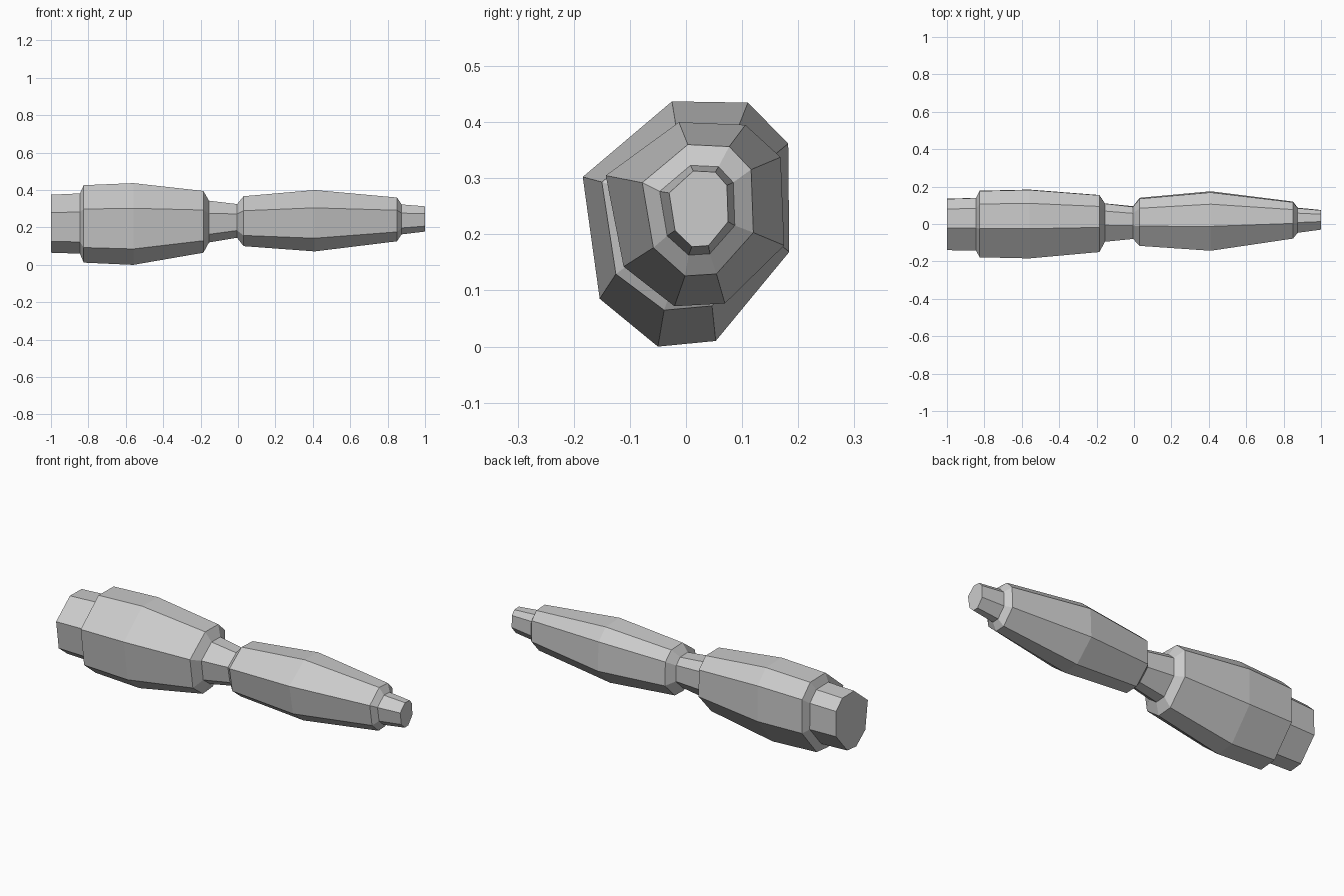
import bpy, bmesh

if "Cube" in bpy.data.objects:
    bpy.data.objects.remove(bpy.data.objects["Cube"])

# Eight-sided cross-sections, normalised to 0..1 in (y, z)
THICK = [(.432, 1), (.80, .995), (.995, .828), (1, .386),
         (.644, .023), (.364, 0), (.082, .195), (0, .692)]
SLIM = [(.41, 1), (.783, .985), (.98, .81), (1, .33),
        (.668, .015), (.385, 0), (.10, .215), (0, .71)]

# Rings along the length: x, y range, z range, cross-section
RINGS = [
    # rear collar
    (-1.00, -.14, .135, .065, .375, THICK),
    (-.845, -.142, .14, .06, .382, THICK),
    # thick segment
    (-.825, -.178, .178, .012, .426, THICK),
    (-.56, -.184, .184, .000, .437, THICK),
    (-.185, -.15, .155, .065, .395, THICK),
    # neck
    (-.155, -.095, .11, .12, .343, THICK),
    (-.005, -.08, .095, .145, .325, SLIM),
    # slim segment
    (.03, -.117, .14, .10, .367, SLIM),
    (.41, -.143, .175, .072, .40, SLIM),
    (.85, -.078, .12, .126, .36, SLIM),
    # tip
    (.875, -.047, .087, .163, .323, SLIM),
    (1.00, -.03, .075, .178, .313, SLIM),
]


def loft(name, rings):
    """Join consecutive rings with quads and cap both ends."""
    bm = bmesh.new()
    loops = [[bm.verts.new((x, y0 + u * (y1 - y0), z0 + v * (z1 - z0)))
              for u, v in section]
             for x, y0, y1, z0, z1, section in rings]
    for a, b in zip(loops, loops[1:]):
        n = len(a)
        for i in range(n):
            j = (i + 1) % n
            bm.faces.new((a[i], a[j], b[j], b[i]))
    bm.faces.new(loops[0])
    bm.faces.new(loops[-1])
    bmesh.ops.recalc_face_normals(bm, faces=bm.faces)
    mesh = bpy.data.meshes.new(name)
    bm.to_mesh(mesh)
    bm.free()
    obj = bpy.data.objects.new(name, mesh)
    bpy.context.collection.objects.link(obj)
    return obj


# Faceted two-segment shaft with collar, neck and tip
loft("segmented_shaft", RINGS)
